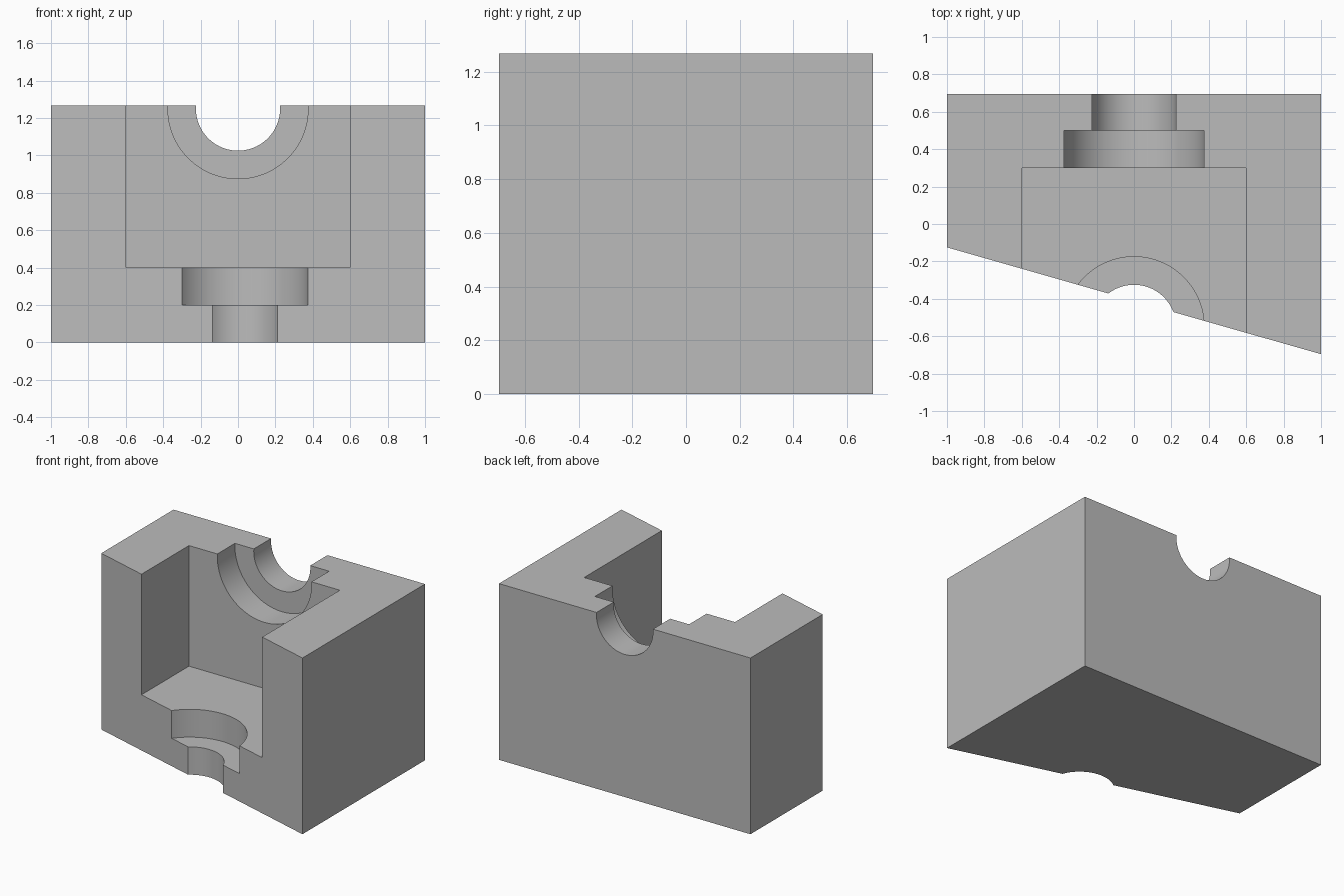
import bpy
import bmesh
import math
from mathutils import Vector

cube = bpy.data.objects.get("Cube")
if cube:
    bpy.data.objects.remove(cube, do_unlink=True)

HEIGHT = 1.267
BACK = 0.696

grey = bpy.data.materials.new("plain grey")
grey.use_nodes = True
colour = (0.5, 0.5, 0.5, 1)
grey.diffuse_color = colour
grey.node_tree.nodes["Principled BSDF"].inputs["Base Color"].default_value = colour


def prism(name, outline, bottom, top):
    """Extrude a flat outline upward into a solid."""
    bm = bmesh.new()
    base = bm.faces.new([bm.verts.new((x, y, bottom)) for x, y in outline])
    result = bmesh.ops.extrude_face_region(bm, geom=[base])
    verts = [v for v in result["geom"] if isinstance(v, bmesh.types.BMVert)]
    bmesh.ops.translate(bm, verts=verts, vec=(0, 0, top - bottom))
    bmesh.ops.recalc_face_normals(bm, faces=bm.faces)
    mesh = bpy.data.meshes.new(name)
    bm.to_mesh(mesh)
    bm.free()
    obj = bpy.data.objects.new(name, mesh)
    bpy.context.collection.objects.link(obj)
    obj.data.materials.append(grey)
    return obj


def bore(name, radius, start, end):
    """Round cutter running from start to end."""
    start, end = Vector(start), Vector(end)
    axis = end - start
    bpy.ops.mesh.primitive_cylinder_add(
        vertices=96, radius=radius, depth=axis.length,
        location=(start + end) / 2,
        rotation=axis.to_track_quat("Z", "Y").to_euler())
    obj = bpy.context.object
    obj.name = name
    obj.data.materials.append(grey)
    return obj


# Block with a slanted front face
block = prism("housing_block",
              [(-1, -0.125), (1, -BACK), (1, BACK), (-1, BACK)], 0, HEIGHT)

# Pocket open at the front and top, with stepped bores in the back and floor
axis_z, axis_y = 1.25, -0.55
cutters = [
    prism("pocket_cutter", [(-0.6, -1), (0.6, -1), (0.6, 0.3), (-0.6, 0.3)], 0.4, 1.6),
    bore("back_wide_bore", 0.375, (0, 0.2, axis_z), (0, 0.5, axis_z)),
    bore("back_narrow_bore", 0.225, (0, 0.4, axis_z), (0, 0.9, axis_z)),
    bore("floor_wide_bore", 0.375, (0, axis_y, 0.2), (0, axis_y, 0.5)),
    bore("floor_narrow_bore", 0.225, (0, axis_y, -0.2), (0, axis_y, 0.3)),
]
bpy.ops.object.select_all(action="DESELECT")
block.select_set(True)
bpy.context.view_layer.objects.active = block
for cutter in cutters:
    cut = block.modifiers.new(cutter.name, "BOOLEAN")
    cut.operation = "DIFFERENCE"
    cut.solver = "EXACT"
    cut.object = cutter
    bpy.ops.object.modifier_apply(modifier=cut.name)
    bpy.data.objects.remove(cutter, do_unlink=True)

# Smooth bore walls, crisp edges
bpy.ops.object.shade_smooth_by_angle(angle=math.radians(30))
